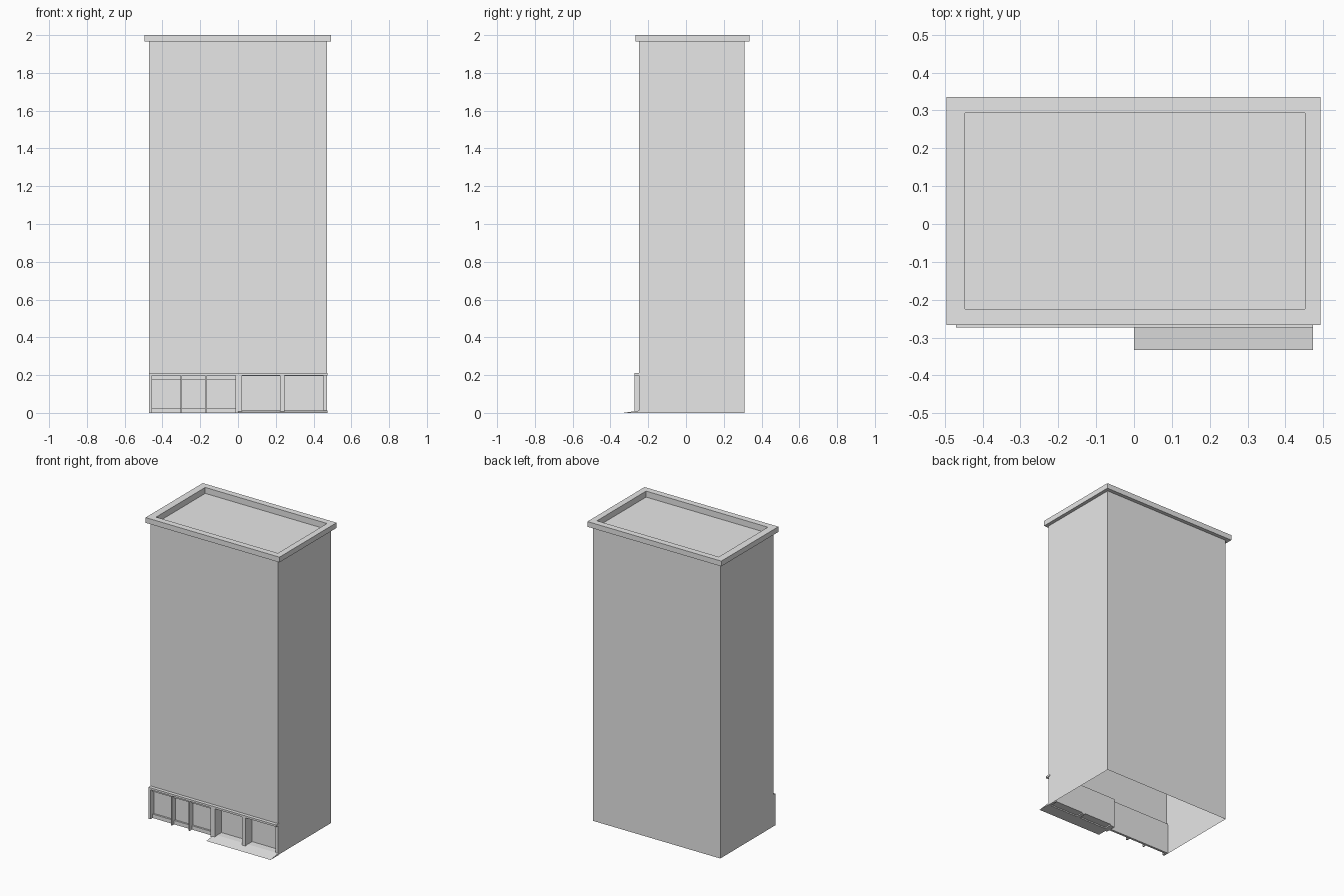
import bpy
import bmesh
from mathutils import Vector

cube = bpy.data.objects.get("Cube")
if cube:
    bpy.data.objects.remove(cube, do_unlink=True)

# One plain grey for the whole building
grey = bpy.data.materials.new("plain_grey")
grey.use_nodes = True
grey.diffuse_color = (0.8, 0.8, 0.8, 1)
grey.node_tree.nodes["Principled BSDF"].inputs["Base Color"].default_value = (0.8, 0.8, 0.8, 1)

# Main footprint and storefront levels
X, FRONT, BACK = 0.47, -0.25, 0.31
EAVE, ROOF, TOP = 1.965, 1.96, 2.0
BEAM_LOW, BEAM_TOP = 0.197, 0.21
POST_FRONT, GLASS_Y, DOOR_Y = -0.273, -0.235, -0.2


def finish(bm, name):
    bmesh.ops.recalc_face_normals(bm, faces=bm.faces)
    mesh = bpy.data.meshes.new(name)
    bm.to_mesh(mesh)
    bm.free()
    mesh.materials.append(grey)
    ob = bpy.data.objects.new(name, mesh)
    bpy.context.collection.objects.link(ob)
    return ob


def cuboid(bm, x, y, z):
    lo, hi = Vector((x[0], y[0], z[0])), Vector((x[1], y[1], z[1]))
    verts = bmesh.ops.create_cube(bm, size=1)["verts"]
    for v in verts:
        v.co = (lo + hi) / 2 + v.co * (hi - lo)


def box(name, x, y, z):
    bm = bmesh.new()
    cuboid(bm, x, y, z)
    return finish(bm, name)


# Tower shell: open underneath and open at the storefront
bm = bmesh.new()
cuboid(bm, (-X, X), (FRONT, BACK), (0, ROOF))
bmesh.ops.bisect_plane(bm, geom=bm.verts[:] + bm.edges[:] + bm.faces[:],
                       plane_co=(0, 0, BEAM_LOW), plane_no=(0, 0, 1))
unwanted = []
for f in bm.faces:
    c = f.calc_center_median()
    if c.z < 0.001 or (c.z < BEAM_LOW and c.y < FRONT + 0.001):
        unwanted.append(f)
bmesh.ops.delete(bm, geom=unwanted, context="FACES")
finish(bm, "tower_walls")

# Overhanging parapet, built as stacked rectangular loops
bm = bmesh.new()
outer = (-0.495, 0.493, -0.267, 0.335)
inner = (-0.447, 0.452, -0.225, 0.293)
wall = (-X, X, FRONT, BACK)
loops = []
for (x0, x1, y0, y1), z in ((wall, ROOF), (wall, EAVE), (outer, EAVE),
                            (outer, TOP), (inner, TOP), (inner, ROOF)):
    corners = ((x0, y0), (x1, y0), (x1, y1), (x0, y1))
    loops.append([bm.verts.new((x, y, z)) for x, y in corners])
for a, b in zip(loops, loops[1:]):
    for i in range(4):
        j = (i + 1) % 4
        bm.faces.new((a[i], a[j], b[j], b[i]))
finish(bm, "parapet")

# Beam over the storefront
box("storefront_beam", (-X, 0.473), (POST_FRONT, FRONT + 0.01), (BEAM_LOW, BEAM_TOP))

# Projecting posts between the windows
for i, x in enumerate(((-X, -0.455), (-0.305, -0.296), (-0.175, -0.165))):
    box(f"window_post_{i + 1}", x, (POST_FRONT, GLASS_Y), (0, BEAM_LOW))

# Window band: sill, lintel and recessed glazing
band = (-0.457, -0.013)
box("window_sill", band, (FRONT, GLASS_Y), (0, 0.026))
box("window_lintel", band, (FRONT, GLASS_Y), (0.177, BEAM_LOW))
box("window_glazing", band, (GLASS_Y - 0.003, GLASS_Y), (0.026, 0.177))

# Entrance: deep posts, end jamb, recessed doors, ceiling and floor
box("entrance_post_centre", (-0.013, 0.02), (POST_FRONT, DOOR_Y), (0, BEAM_LOW))
box("entrance_post_middle", (0.222, 0.246), (POST_FRONT, DOOR_Y), (0, BEAM_LOW))
box("entrance_jamb", (0.453, X), (FRONT, DOOR_Y), (0, BEAM_LOW))
for name, x in (("door_panel_right", (0.02, 0.222)), ("door_panel_left", (0.246, 0.453))):
    box(name, x, (DOOR_Y - 0.003, DOOR_Y), (0.01, BEAM_LOW))
box("entrance_ceiling", (0, X), (FRONT, DOOR_Y), (BEAM_LOW - 0.002, BEAM_LOW))
box("entrance_floor", (0, X), (FRONT, DOOR_Y), (0.008, 0.012))

# Shallow ramp up to the entrance
bm = bmesh.new()
profile = ((-0.333, 0), (-0.25, 0), (-0.25, 0.012))
ends = [[bm.verts.new((x, y, z)) for y, z in profile] for x in (0, 0.473)]
for end in ends:
    bm.faces.new(end)
for i in range(3):
    j = (i + 1) % 3
    bm.faces.new((ends[0][i], ends[0][j], ends[1][j], ends[1][i]))
finish(bm, "entrance_ramp")
